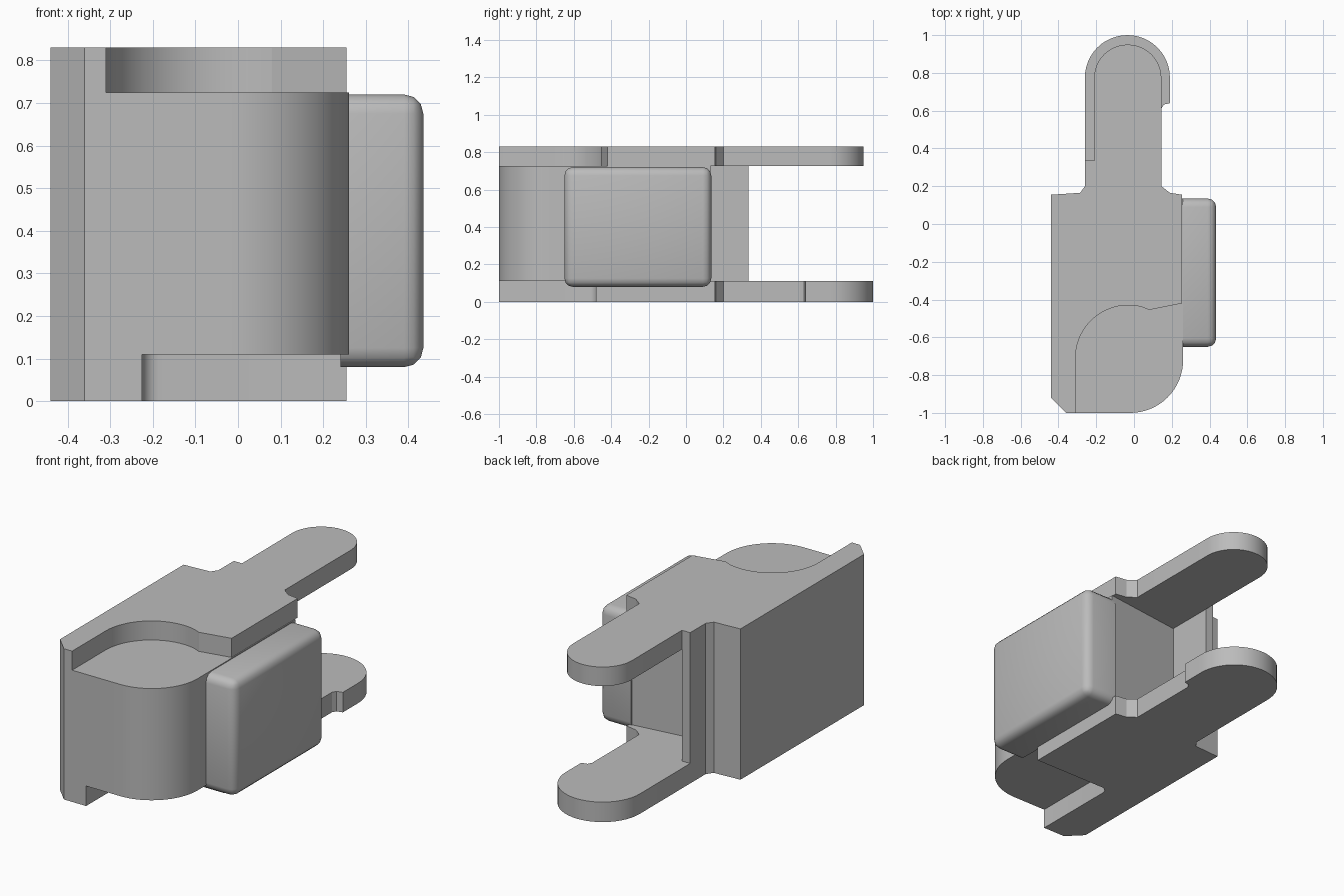
import bpy, bmesh
from math import sin, cos, radians

cube = bpy.data.objects.get("Cube")
if cube:
    bpy.data.objects.remove(cube, do_unlink=True)

grey = bpy.data.materials.new("plain grey")
grey.use_nodes = True
colour = (0.5, 0.5, 0.5, 1)
grey.diffuse_color = colour
grey.node_tree.nodes["Principled BSDF"].inputs["Base Color"].default_value = colour


def arc(cx, cy, r, start, end, steps=16):
    angles = [radians(start + (end - start) * i / steps) for i in range(steps + 1)]
    return [(cx + r * cos(a), cy + r * sin(a)) for a in angles]


def finish(name, bm, angle):
    bmesh.ops.recalc_face_normals(bm, faces=bm.faces)
    mesh = bpy.data.meshes.new(name)
    bm.to_mesh(mesh)
    bm.free()
    mesh.materials.append(grey)
    obj = bpy.data.objects.new(name, mesh)
    bpy.context.collection.objects.link(obj)
    bpy.ops.object.select_all(action='DESELECT')
    obj.select_set(True)
    bpy.context.view_layer.objects.active = obj
    bpy.ops.object.shade_smooth_by_angle(angle=radians(angle))
    return obj


def slab(name, outline, bottom, top):
    bm = bmesh.new()
    face = bm.faces.new([bm.verts.new((x, y, bottom)) for x, y in outline])
    result = bmesh.ops.extrude_face_region(bm, geom=[face])
    verts = [v for v in result["geom"] if isinstance(v, bmesh.types.BMVert)]
    bmesh.ops.translate(bm, verts=verts, vec=(0, 0, top - bottom))
    return finish(name, bm, 25)


# Outline pieces shared by the layers
front_corner = [(-0.44, -0.92), (-0.36, -1)]
left_shoulder = [(-0.26, 0.2), (-0.285, 0.165), (-0.44, 0.155)]
right_shoulder = [(0.255, 0.155), (0.19, 0.165), (0.145, 0.2)]
wall_end = [(-0.21, 0.335), (-0.26, 0.335)]

# Middle block with the rounded front corner and the thin rear wall
slab("middle_body",
     front_corner + arc(-0.02, -0.72, 0.28, -90, 0)
     + [(0.26, 0.13), (-0.21, 0.07)] + wall_end + left_shoulder,
     0.11, 0.725)

# Top plate with a curved front recess and a rounded rear tongue
slab("top_plate",
     front_corner + [(-0.31, -1)] + arc(-0.03, -0.71, 0.28, 180, 75)
     + [(0.08, -0.455), (0.13, -0.445), (0.255, -0.42)] + right_shoulder
     + arc(-0.033, 0.772, 0.178, 0, 180, 24) + wall_end + left_shoulder,
     0.725, 0.83)

# Bottom plate with a straight front recess and a notched rear tongue
slab("bottom_plate",
     front_corner + [(-0.225, -1)] + arc(-0.185, -0.52, 0.04, 180, 90, 5)
     + [(0.255, -0.48)] + right_shoulder
     + [(0.145, 0.61), (0.157, 0.632), (0.19, 0.64)]
     + arc(-0.035, 0.775, 0.225, 0, 180, 24) + left_shoulder,
     0, 0.11)

# Soft-edged pad on the left side
bm = bmesh.new()
bmesh.ops.create_cube(bm, size=1)
bmesh.ops.scale(bm, verts=bm.verts, vec=(0.195, 0.785, 0.64))
bmesh.ops.translate(bm, verts=bm.verts, vec=(0.3375, -0.2575, 0.4))
edges = [e for e in bm.edges if max(v.co.x for v in e.verts) > 0.4]
bmesh.ops.bevel(bm, geom=edges, offset=0.045, segments=3, profile=0.5, affect='EDGES')
finish("side_pad", bm, 40)
